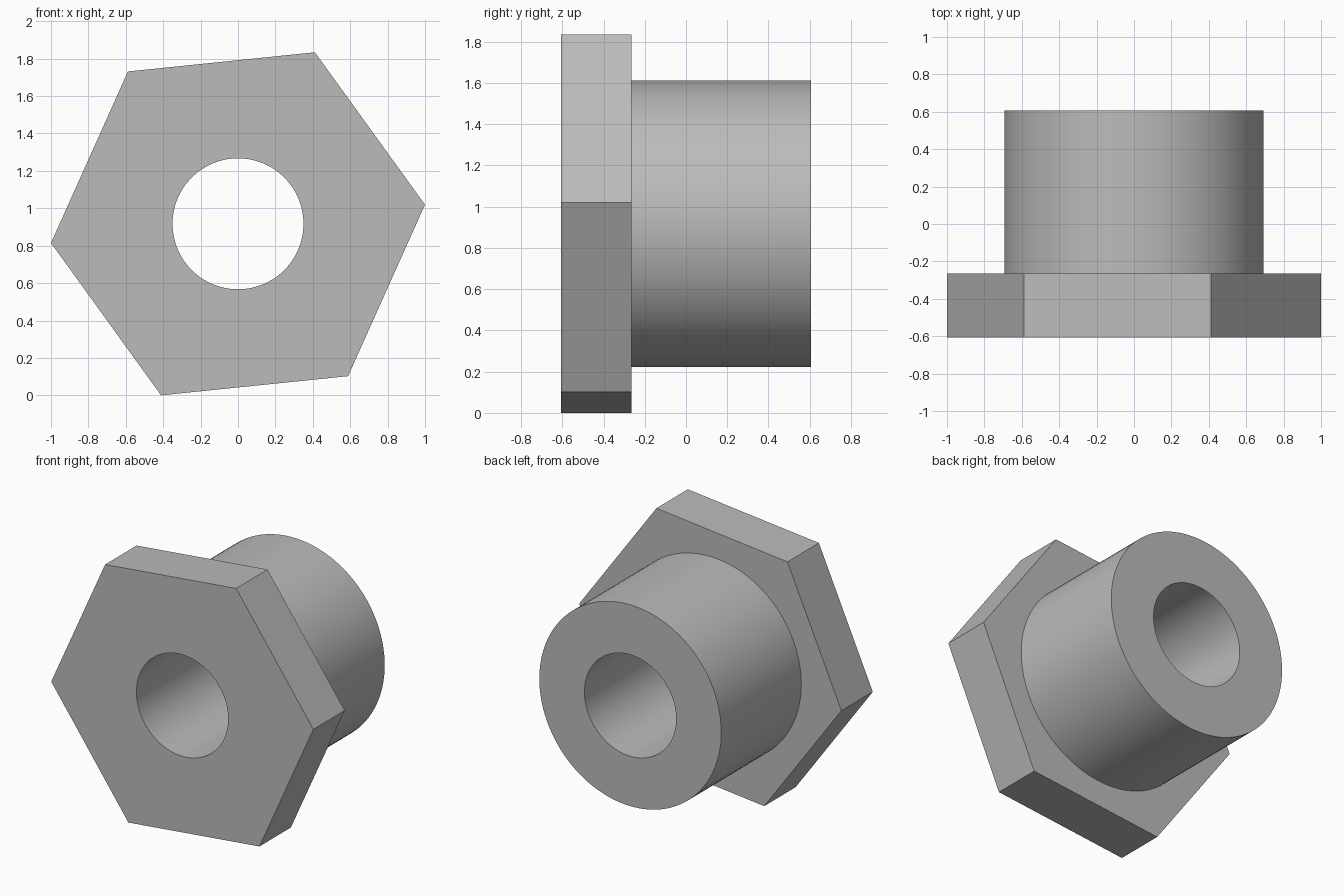
import bpy
import bmesh
from math import cos, sin, pi, radians

# Remove the default cube
cube = bpy.data.objects.get("Cube")
if cube:
    bpy.data.objects.remove(cube, do_unlink=True)

SEGMENTS = 96          # multiple of six, so hexagon corners fall on vertices
TILT = radians(5.85)   # turn of the hexagon about the bore axis
CENTRE_Z = 0.917
HEX_R, COLLAR_R, BORE_R = 1.005, 0.694, 0.35
FRONT, SHOULDER, BACK = -0.607, -0.265, 0.607

# Plain grey metal
metal = bpy.data.materials.new("grey_metal")
metal.use_nodes = True
grey = (0.5, 0.5, 0.5, 1.0)
metal.diffuse_color = grey
metal.node_tree.nodes["Principled BSDF"].inputs["Base Color"].default_value = grey


def ring(bm, radius, y, hexagonal=False):
    """Add one loop of vertices around the bore axis."""
    verts = []
    for i in range(SEGMENTS):
        a = 2 * pi * i / SEGMENTS
        r = radius
        if hexagonal:
            r *= cos(pi / 6) / cos(a % (pi / 3) - pi / 6)
        verts.append(bm.verts.new((r * cos(a + TILT), y, CENTRE_Z + r * sin(a + TILT))))
    return verts


# Hexagonal flange, round collar and through bore as one closed skin
bm = bmesh.new()
loops = [
    ring(bm, BORE_R, FRONT),
    ring(bm, HEX_R, FRONT, True),
    ring(bm, HEX_R, SHOULDER, True),
    ring(bm, COLLAR_R, SHOULDER),
    ring(bm, COLLAR_R, BACK),
    ring(bm, BORE_R, BACK),
]
for a, b in zip(loops, loops[1:] + loops[:1]):
    for i in range(SEGMENTS):
        j = (i + 1) % SEGMENTS
        bm.faces.new((a[i], a[j], b[j], b[i]))
bmesh.ops.recalc_face_normals(bm, faces=bm.faces)

mesh = bpy.data.meshes.new("hex_flanged_bushing")
bm.to_mesh(mesh)
bm.free()
mesh.materials.append(metal)
bushing = bpy.data.objects.new("hex_flanged_bushing", mesh)
bpy.context.collection.objects.link(bushing)

# Smooth round walls, crisp edges
bpy.ops.object.select_all(action="DESELECT")
bushing.select_set(True)
bpy.context.view_layer.objects.active = bushing
bpy.ops.object.shade_smooth_by_angle(angle=radians(30))
